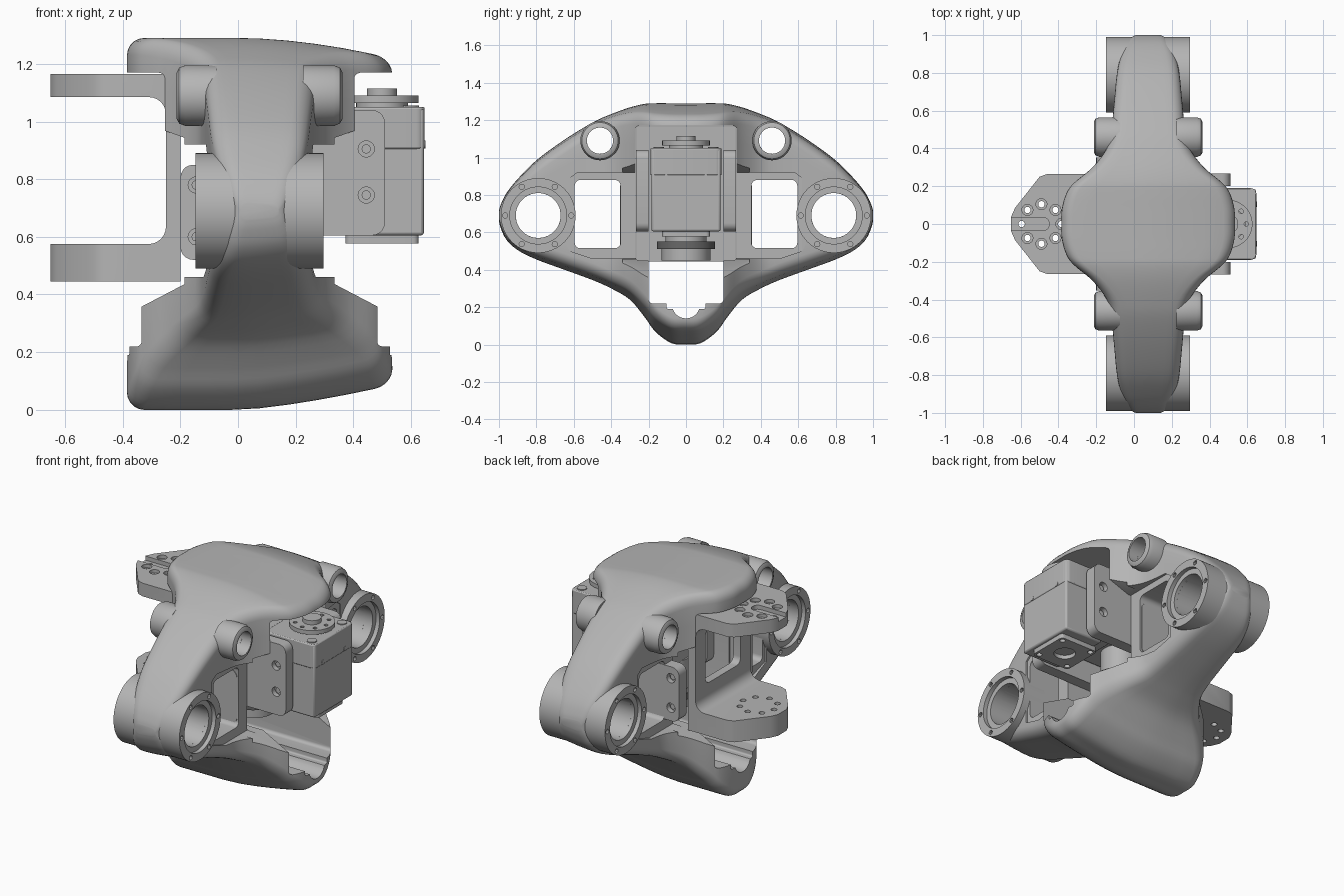
import bpy, bmesh, math
from mathutils import Vector

old = bpy.data.objects.get("Cube")
if old:
    bpy.data.objects.remove(old, do_unlink=True)


def material(name, v):
    m = bpy.data.materials.new(name)
    m.use_nodes = True
    m.diffuse_color = (v, v, v, 1)
    m.node_tree.nodes["Principled BSDF"].inputs["Base Color"].default_value = (v, v, v, 1)
    return m


GREY = material("mid grey", 0.46)
DARK = material("dark grey", 0.14)
parts = []


def make(name, bm, mat=GREY):
    bmesh.ops.recalc_face_normals(bm, faces=bm.faces)
    me = bpy.data.meshes.new(name)
    bm.to_mesh(me)
    bm.free()
    me.materials.append(mat)
    ob = bpy.data.objects.new(name, me)
    bpy.context.collection.objects.link(ob)
    parts.append(ob)
    return ob


def bridge(bm, a, b):
    for i in range(len(a)):
        j = (i + 1) % len(a)
        bm.faces.new((a[i], a[j], b[j], b[i]))


def prism(name, pts, axis, lo, hi, mat=GREY):
    """Extrude a flat outline along an axis."""
    place = {"x": lambda p, q, d: (d, p, q),
             "y": lambda p, q, d: (p, d, q),
             "z": lambda p, q, d: (p, q, d)}[axis]
    bm = bmesh.new()
    a = [bm.verts.new(place(p, q, lo)) for p, q in pts]
    b = [bm.verts.new(place(p, q, hi)) for p, q in pts]
    bm.faces.new(a)
    bm.faces.new(b)
    bridge(bm, a, b)
    return make(name, bm, mat)


def circle(cx, cy, r, n=40):
    return [(cx + r * math.cos(math.tau * i / n), cy + r * math.sin(math.tau * i / n)) for i in range(n)]


def lathe(name, profile, cy, cz, n=56):
    """Turn a closed (x, radius) profile about an axis along x."""
    bm = bmesh.new()
    loops = [[bm.verts.new((x, p, q)) for p, q in circle(cy, cz, r, n)] for x, r in profile]
    for a, b in zip(loops, loops[1:] + loops[:1]):
        bridge(bm, a, b)
    return make(name, bm)


def rrect(x0, x1, y0, y1, r=0.03, n=5):
    pts = []
    corners = [(x1 - r, y1 - r), (x0 + r, y1 - r), (x0 + r, y0 + r), (x1 - r, y0 + r)]
    for k, (cx, cy) in enumerate(corners):
        for i in range(n + 1):
            t = math.pi / 2 * (k + i / n)
            pts.append((cx + r * math.cos(t), cy + r * math.sin(t)))
    return pts


def boolean(ob, cutter, op="DIFFERENCE"):
    m = ob.modifiers.new("cut", "BOOLEAN")
    m.operation, m.solver, m.object = op, "EXACT", cutter
    bpy.context.view_layer.objects.active = ob
    bpy.ops.object.modifier_apply(modifier=m.name)
    parts.remove(cutter)
    bpy.data.objects.remove(cutter, do_unlink=True)


def cut(ob, pts, axis, lo, hi):
    boolean(ob, prism("cutter", pts, axis, lo, hi))


def bevel(ob, width, segments=2):
    m = ob.modifiers.new("bevel", "BEVEL")
    m.width, m.segments = width, segments
    m.limit_method, m.angle_limit = "ANGLE", math.radians(50)


# Outer shell: rounded sections lofted along y (y, half width, top, bottom)
MID = 0.075
half = [Vector(r) for r in [
    (0, .46, 1.29, 0), (.08, .457, 1.29, .008), (.165, .432, 1.29, .07),
    (.22, .39, 1.287, .145), (.3, .295, 1.268, .24), (.4, .22, 1.232, .3),
    (.5, .195, 1.187, .345), (.65, .18, 1.095, .4), (.8, .165, .985, .455),
    (.9, .14, .885, .505), (.96, .11, .81, .56), (.99, .085, .75, .62), (1, .065, .715, .66)]]
rows = [Vector((-r[0], r[1], r[2], r[3])) for r in half[:0:-1]] + half
sections = []
for i in range(len(rows) - 1):
    p0, p1, p2, p3 = rows[max(i - 1, 0)], rows[i], rows[i + 1], rows[min(i + 2, len(rows) - 1)]
    for s in range(4):
        t = s / 4
        sections.append(0.5 * (2 * p1 + (p2 - p0) * t + (2 * p0 - 5 * p1 + 4 * p2 - p3) * t ** 2
                               + (3 * p1 - p0 - 3 * p2 + p3) * t ** 3))
sections.append(rows[-1])

bm = bmesh.new()
rings = []
for y, w, top, low in sections:
    r = min(0.06, 0.35 * w, 0.4 * (top - low))
    corners = rrect(MID - w, MID + w, low, top, r, 5)
    outline = []
    for i, p in enumerate(corners):
        outline.append(p)
        if i % 6 == 5:
            q = corners[(i + 1) % len(corners)]
            outline += [(p[0] + (q[0] - p[0]) * k / 8, p[1] + (q[1] - p[1]) * k / 8) for k in range(1, 8)]
    ring = []
    for x, z in outline:
        # The +x end tapers in at the top and bottom
        f = (z - low) / (top - low)
        t = max(0, x / 0.53)
        ring.append(bm.verts.new((x, y, z - 0.07 * t ** 1.8 * f + 0.085 * t ** 1.4 * (1 - f))))
    rings.append(ring)
for a, b in zip(rings, rings[1:]):
    bridge(bm, a, b)
bm.faces.new(rings[0])
bm.faces.new(rings[-1])
shell = make("shell", bm)

# Central bay, lower passage and cradle notch
cut(shell, rrect(-.27, .27, .45, 1.17, .02), "x", -1, 1)
cut(shell, rrect(-.2, .2, .22, .6, .02), "x", -1, 1)
cut(shell, rrect(-.105, .105, .19, .4, .01), "x", -1, 1)
cut(shell, circle(0, .215, .075), "x", -1, 1)
# Sloped rims beside the bay
for s in (-1, 1):
    slope = [(.175, .46), (.22, .457), (.415, .355), (.7, .21), (.7, 1.09), (.34, .972), (.18, .915), (.175, .915)]
    cut(shell, [(MID + s * x, z) for x, z in slope], "y", -.34, .34)
for s in (-1, 1):
    # Side recesses, windows and bores
    recess = [(s * y, z) for y, z in [(.26, .46), (.5, .46), (.62, .5), (.62, .89), (.58, .92), (.26, .92)]]
    cut(shell, recess, "x", MID + .175, 1)
    cut(shell, recess, "x", -1, MID - .175)
    a, b = sorted((s * .35, s * .595))
    cut(shell, rrect(a, b, .515, .88), "x", -1, 1)
    cut(shell, circle(s * .79, .69, .12), "x", -1, 1)
    cut(shell, circle(s * .46, 1.09, .07), "x", -1, 1)

for s, side in ((-1, "front"), (1, "back")):
    for e, end in ((1, "left"), (-1, "right")):
        # Bearing ring with counterbore and screw holes
        face = MID + e * .222
        ring = lathe(f"{side}_{end}_bearing_ring", [
            (MID + e * .075, .2), (face, .2), (face, .152), (face - e * .025, .152),
            (face - e * .025, .12), (MID + e * .075, .12)], s * .79, .69, 64)
        lo, hi = sorted((face - e * .02, face + e * .03))
        for hy, hz in circle(s * .79, .69, .177, 6):
            cut(ring, circle(hy, hz, .014, 10), "x", lo, hi)
        # Upper boss with a rounded lip
        face = MID + e * .288
        lathe(f"{side}_{end}_upper_boss", [
            (MID + e * .15, .105), (face - e * .03, .105), (face - e * .009, .097),
            (face, .08), (face, .07), (MID + e * .15, .07)], s * .46, 1.09)
    # Motor mounting cheeks
    for name, box, depth, holes in (
            ("left_cheek", (0, .51, .605, 1.04), (.2, .268), (.445, .745, .905)),
            ("right_cheek", (-.2, .24, .52, .85), (.28, .353), (-.145, .6, .78))):
        a, b = sorted(s * d for d in depth)
        cheek = prism(side + "_" + name, rrect(*box, .045), "y", a, b)
        face = s * depth[1]
        for z in holes[1:]:
            cut(cheek, circle(holes[0], z, .028, 20), "y", face - .03, face + .03)
            prism(side + "_" + name + "_screw", circle(holes[0], z, .016, 16), "y",
                  face - s * .05, face - s * .018)

# C bracket on the right side
arc = [(math.cos(math.radians(d)), math.sin(math.radians(d))) for d in range(0, 91, 15)]
profile = [(-.65, .445), (-.2, .445), (-.2, 1.165), (-.65, 1.165), (-.65, 1.085)]
profile += [(-.31 + .06 * c, 1.025 + .06 * q) for c, q in reversed(arc)]
profile += [(-.31 + .06 * c, .635 - .06 * q) for c, q in arc]
profile += [(-.65, .575)]
bracket = prism("bracket", profile, "y", -.265, .265)
tip = [(-.1, .265), (-.46, .265), (-.5, .25), (-.63, .085), (-.65, .04)]
boolean(bracket, prism("cutter", tip + [(x, -y) for x, y in reversed(tip)], "z", 0, 2), "INTERSECT")
cut(bracket, rrect(-.17, .17, .7, 1.03, .04), "x", -.3, -.1)
cut(bracket, rrect(-.7, -.45, -.035, .035, .03), "z", 1.14, 1.3)
for hx, hy in circle(-.49, 0, .105, 8):
    cut(bracket, circle(hx, hy, .017, 14), "z", 0, 2)
    cut(bracket, circle(hx, hy, .029, 18), "z", 1.145, 1.3)

# Motor
motor = prism("motor_body", [(0, .72), (.3, .72), (.3, .645), (.39, .645), (.39, .605), (.645, .605),
                             (.645, 1.045), (0, 1.045)], "y", -.185, .185)
bevel(motor, .01)
cap = prism("motor_cap", rrect(.31, .648, -.19, .19, .03), "z", .905, 1.05)
bevel(cap, .006)
for s in (-1, 1):
    prism("cap_screw", circle(.6, s * .145, .028, 20), "z", 1.04, 1.055)
    prism("face_screw", circle(s * .105, .92, .014, 14), "x", .63, .65)
horn = prism("output_disc", circle(.5, 0, .127, 48), "z", 1.065, 1.09)
for hx, hy in circle(.5, 0, .095, 8):
    cut(horn, circle(hx, hy, .012, 10), "z", 1, 1.2)
prism("output_shaft", circle(.5, 0, .09), "z", 1.03, 1.07)
prism("output_hub", circle(.5, 0, .052), "z", 1.08, 1.115)
# Square plate under the motor with a bore and corner holes
idler = prism("idler_plate", rrect(.373, .627, -.127, .127, .02), "z", .577, .607)
cut(idler, circle(.5, 0, .06), "z", .5, .6)
for hx in (.4, .6):
    for hy in (-.1, .1):
        cut(idler, circle(hx, hy, .016, 14), "z", .5, .6)

# Lower bearing inside the bay
prism("lower_bearing_flange", circle(.1, 0, .155, 48), "z", .51, .55, DARK)
prism("lower_bearing", circle(.1, 0, .13, 48), "z", .45, .51)
prism("lower_bearing_neck", circle(.1, 0, .11), "z", .55, .73)

# Smooth shading with crisp edges
bpy.ops.object.select_all(action="DESELECT")
for ob in parts:
    ob.select_set(True)
bpy.context.view_layer.objects.active = shell
bpy.ops.object.shade_smooth_by_angle(angle=math.radians(32))
